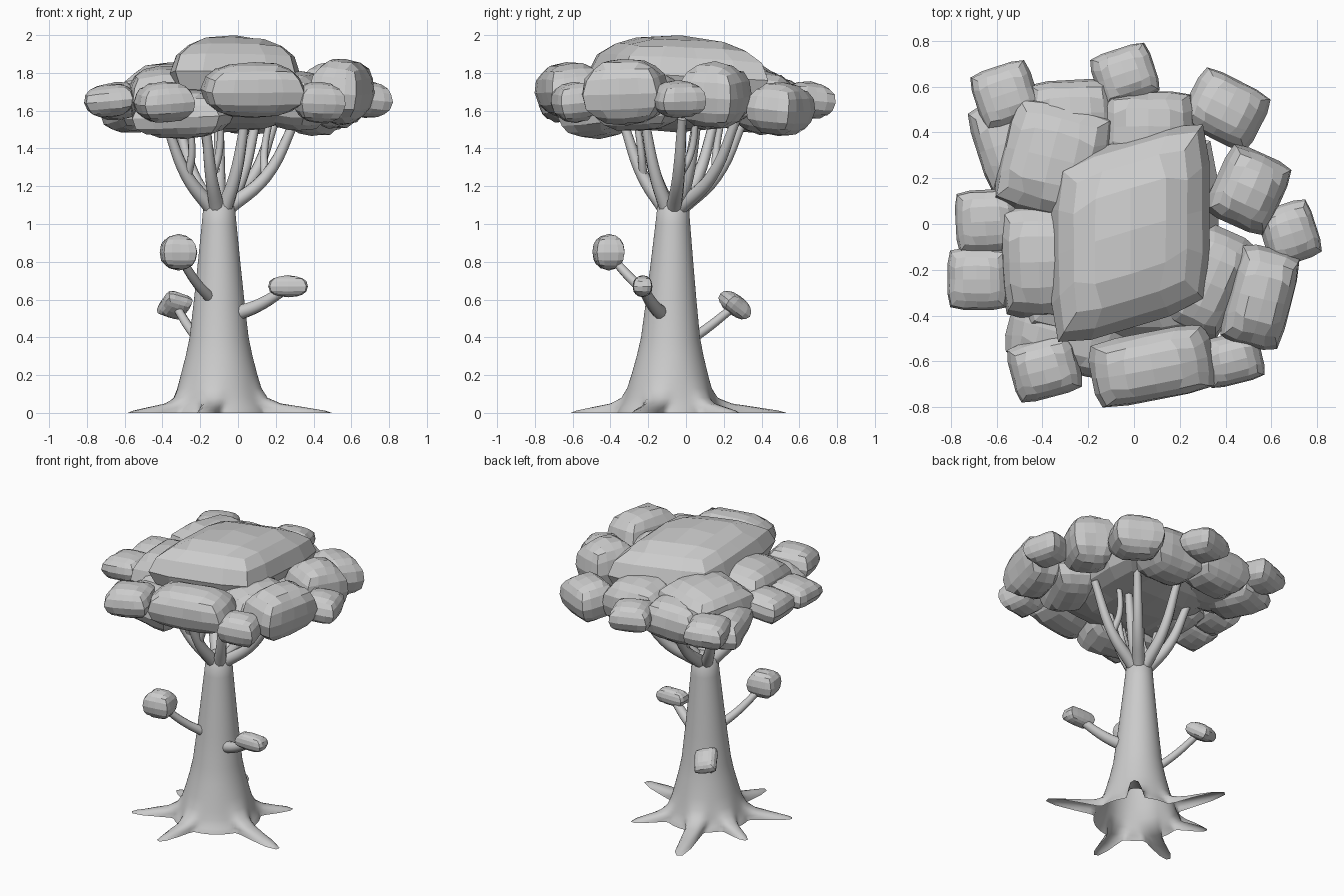
import bpy, bmesh, math, random
from mathutils import Matrix, Vector

if "Cube" in bpy.data.objects:
    bpy.data.objects.remove(bpy.data.objects["Cube"])

random.seed(4)


def add_mesh(name, bm):
    me = bpy.data.meshes.new(name)
    bmesh.ops.recalc_face_normals(bm, faces=bm.faces)
    bm.to_mesh(me)
    bm.free()
    ob = bpy.data.objects.new(name, me)
    bpy.context.collection.objects.link(ob)
    return ob


def leaf_clump(name, loc, half, rot=0, tilt=0, axis='X', shear=0, jitter=.03):
    """Faceted pillow: boxy in plan, rounded in height, slightly uneven."""
    bm = bmesh.new()
    bmesh.ops.create_cube(bm, size=2)
    bmesh.ops.subdivide_edges(bm, edges=bm.edges[:], cuts=3, use_grid_fill=True)
    for v in bm.verts:
        x, y, z = v.co
        m = (abs(x) ** 8 + abs(y) ** 8) ** (1 / 8)
        k = (m ** 2.1 + abs(z) ** 2.1) ** (1 / 2.1)
        k *= 1 + random.uniform(-jitter, jitter) * (abs(z) > .1)
        v.co = Vector((x * half[0], y * half[1] + shear * x * half[0], z * half[2])) / k
    bm.transform(Matrix.Translation(loc)
                 @ Matrix.Rotation(math.radians(tilt), 4, axis)
                 @ Matrix.Rotation(math.radians(rot), 4, 'Z'))
    return add_mesh(name, bm)


def limb(name, points, r0, r1):
    """Tapered smooth tube through the points."""
    cu = bpy.data.curves.new(name, 'CURVE')
    cu.dimensions = '3D'
    cu.bevel_depth = 1
    cu.bevel_resolution = 3
    cu.resolution_u = 6
    cu.use_fill_caps = True
    sp = cu.splines.new('BEZIER')
    sp.bezier_points.add(len(points) - 1)
    for i, (bp, p) in enumerate(zip(sp.bezier_points, points)):
        bp.co = p
        bp.handle_left_type = bp.handle_right_type = 'AUTO'
        bp.radius = r0 + (r1 - r0) * i / (len(points) - 1)
    ob = bpy.data.objects.new(name, cu)
    bpy.context.collection.objects.link(ob)
    return ob


# trunk with flared base and spreading roots
cx, cy = -0.1, -0.09
root_tips = [(-.58, -.35), (-.19, -.61), (.5, -.27), (.23, .28), (-.31, .53), (-.53, .09)]
roots = [(math.atan2(y - cy, x - cx), math.hypot(x - cx, y - cy)) for x, y in root_tips]
# height, radius, root reach, root angular width
rings = [(0, .275, 1, .13), (.012, .27, .9, .13), (.03, .26, .6, .15), (.05, .247, .26, .22),
         (.08, .235, .08, .3), (.13, .22, .02, .35), (.2, .203, 0, 1), (.3, .177, 0, 1),
         (.4, .156, 0, 1), (.6, .133, 0, 1), (.8, .112, 0, 1), (1.0, .092, 0, 1),
         (1.11, .082, 0, 1), (1.14, .05, 0, 1)]
N = 120
bm = bmesh.new()
prev = None
for z, r, reach, width in rings:
    ring = []
    for i in range(N):
        a = 2 * math.pi * i / N
        rad = r
        for ra, rl in roots:
            d = math.remainder(a - ra, 2 * math.pi)
            rad += (rl - .275) * reach * math.exp(-abs(d / width) ** 2.6)
        ring.append(bm.verts.new((cx + rad * math.cos(a), cy + .02 * z + rad * math.sin(a), z)))
    if prev:
        for i in range(N):
            j = (i + 1) % N
            bm.faces.new((prev[i], prev[j], ring[j], ring[i]))
    prev = ring
bm.faces.new(prev)
trunk = add_mesh("trunk_and_roots", bm)
for p in trunk.data.polygons:
    p.use_smooth = True

# main branches holding up the crown
base = Vector((-.1, -.07, 1.08))
tips = [(-.38, -.22, 1.53), (-.32, .15, 1.55), (-.17, -.33, 1.53), (.04, -.22, 1.56),
        (.31, -.02, 1.56), (.2, .27, 1.56), (-.1, .31, 1.56), (.1, .06, 1.56)]
for n, t in enumerate(tips):
    out = Vector((t[0] - base.x, t[1] - base.y, 0))
    start = base + out.normalized() * .04
    mid = base + out * .6 + Vector((0, 0, .17))
    limb(f"branch_{n}", [start, mid, t], .042, .024)
    # side twig on every other branch
    if n % 2 == 0:
        side = Vector((-out.y, out.x, 0)) * .22
        limb(f"twig_{n}", [mid, mid + side * .7 + Vector((0, 0, .12)),
                           mid + side + out * .1 + Vector((0, 0, .34))], .024, .016)

# low side branches, each with its own leaf clump
limb("low_branch_left", [(-.14, -.16, .6), (-.22, -.27, .69), (-.31, -.4, .83)], .03, .022)
leaf_clump("low_leaves_left", (-.315, -.41, .85), (.095, .08, .095), 8)
limb("low_branch_right", [(-.03, -.12, .52), (.1, -.17, .565), (.26, -.23, .66)], .042, .026)
leaf_clump("low_leaves_right", (.265, -.23, .67), (.105, .052, .058), 0)
limb("low_branch_back", [(-.18, -.02, .36), (-.25, .1, .44), (-.32, .24, .55)], .028, .022)
leaf_clump("low_leaves_back", (-.335, .26, .57), (.075, .085, .055), 25, -38)

# crown: top cap, hidden core that closes the underside, then the rim clumps
leaf_clump("crown_cap", (-.015, -.04, 1.785), (.345, .415, .213), 0, -3, shear=.3, jitter=.01)
leaf_clump("crown_core", (-.07, -.05, 1.64), (.44, .45, .15), 0)
# x, y, z, half sizes, rotation
crown = [
    (-.35, .28, 1.69, .23, .25, .17, -14),
    (-.4, -.16, 1.67, .18, .25, .17, 2), (-.64, .01, 1.65, .14, .14, .1, 3),
    (-.68, -.24, 1.655, .135, .135, .09, 0), (-.39, -.63, 1.645, .15, .13, .11, 15),
    (.08, -.62, 1.71, .27, .15, .15, 11), (.43, -.59, 1.645, .13, .11, .11, 14),
    (.55, -.32, 1.70, .14, .22, .18, -14), (.5, .15, 1.68, .15, .17, .18, -24),
    (.68, -.04, 1.66, .12, .13, .1, 18), (.4, .5, 1.61, .17, .14, .145, -27),
    (-.04, .65, 1.655, .135, .12, .1, 18), (-.56, .56, 1.65, .135, .135, .1, 18),
    (.06, .41, 1.64, .21, .17, .17, 0), (-.54, .35, 1.6, .15, .2, .12, 18),
    (.32, -.25, 1.65, .15, .24, .16, -24), (-.29, -.47, 1.58, .26, .17, .13, -15),
    (-.27, .47, 1.63, .2, .16, .15, 3)]
for n, (x, y, z, hx, hy, hz, rot) in enumerate(crown):
    # rim clumps droop a little outwards
    leaf_clump(f"crown_leaves_{n}", (x, y, z), (hx, hy, hz), rot, 6, Vector((-y, x, 0)))
